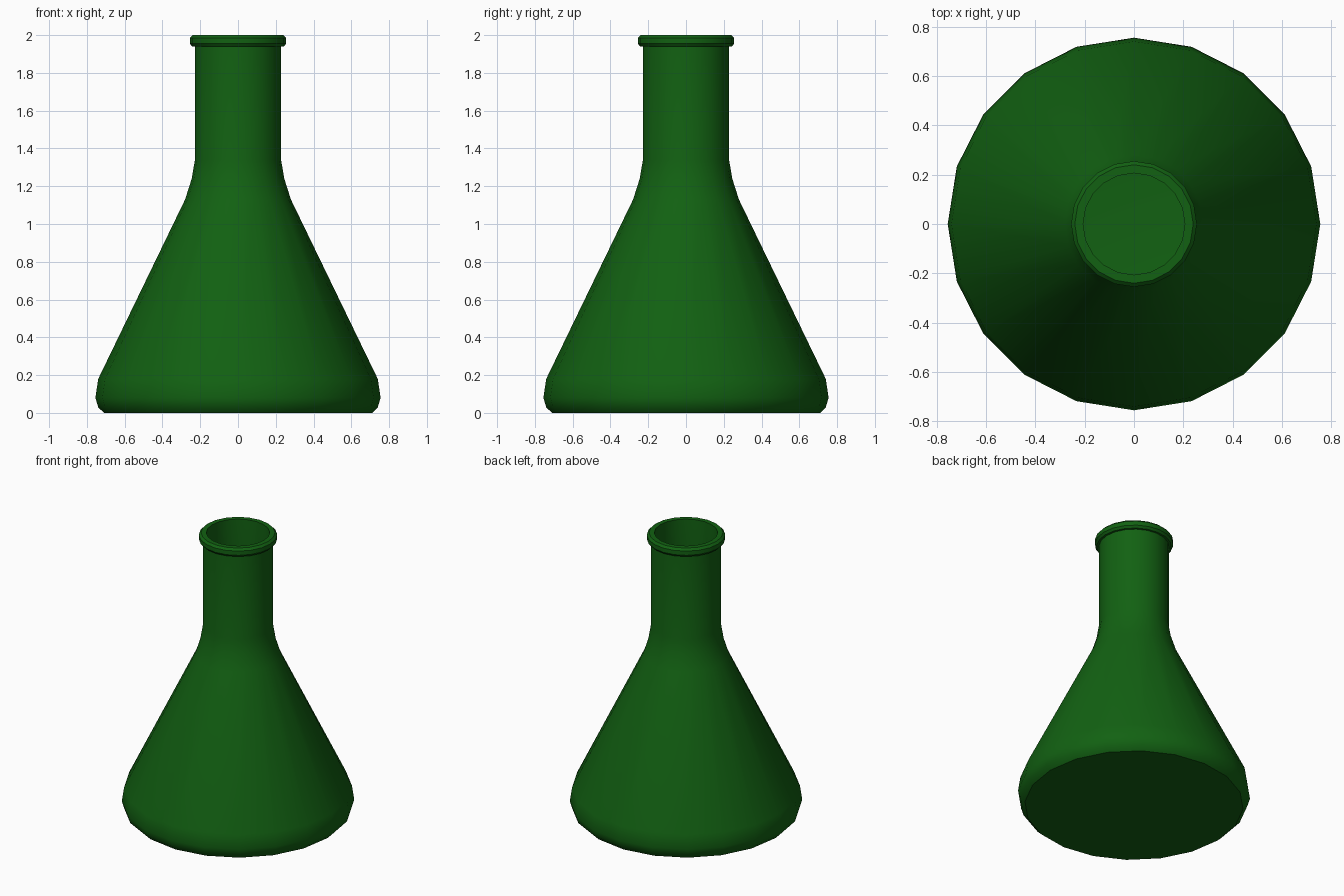
import bpy
import bmesh
from math import radians, tau
from mathutils import Matrix, Vector

SIDES = 20

cube = bpy.data.objects.get("Cube")
if cube:
    bpy.data.objects.remove(cube, do_unlink=True)

# Green glass material
glass = bpy.data.materials.new("green_glass")
glass.use_nodes = True
color = (0.006, 0.12, 0.006, 1)
glass.diffuse_color = color
glass.node_tree.nodes["Principled BSDF"].inputs["Base Color"].default_value = color


def lathe(name, profile):
    """Turn a (radius, height) profile around z and cap open ends with flat discs."""
    bm = bmesh.new()
    rings = []
    for r, z in profile:
        rings.append([bm.verts.new(Matrix.Rotation(tau * i / SIDES, 3, "Z") @ Vector((r, 0, z)))
                      for i in range(SIDES)])
    for low, high in zip(rings, rings[1:]):
        for i in range(SIDES):
            j = (i + 1) % SIDES
            bm.faces.new((low[i], low[j], high[j], high[i]))
    bm.faces.new(rings[0][::-1])
    bm.faces.new(rings[-1])
    bmesh.ops.recalc_face_normals(bm, faces=bm.faces)
    mesh = bpy.data.meshes.new(name)
    bm.to_mesh(mesh)
    bm.free()
    obj = bpy.data.objects.new(name, mesh)
    bpy.context.collection.objects.link(obj)
    mesh.materials.append(glass)
    bpy.ops.object.select_all(action="DESELECT")
    obj.select_set(True)
    bpy.context.view_layer.objects.active = obj
    bpy.ops.object.shade_smooth_by_angle(angle=radians(35))
    return obj


# Outer wall from the base up to the neck
outer = [(0.71, 0), (0.74, 0.03), (0.755, 0.08), (0.74, 0.18),
         (0.28, 1.13), (0.245, 1.24), (0.228, 1.34), (0.228, 1.94)]
# Rolled lip
lip = [(0.243, 1.94), (0.255, 1.955), (0.255, 1.985), (0.24, 2.0), (0.206, 2.0)]
# Inner wall running back down to the floor
inner = [(r - 0.022, max(z, 0.02)) for r, z in reversed(outer[:-1])]

lathe("flask", outer + lip + inner)
